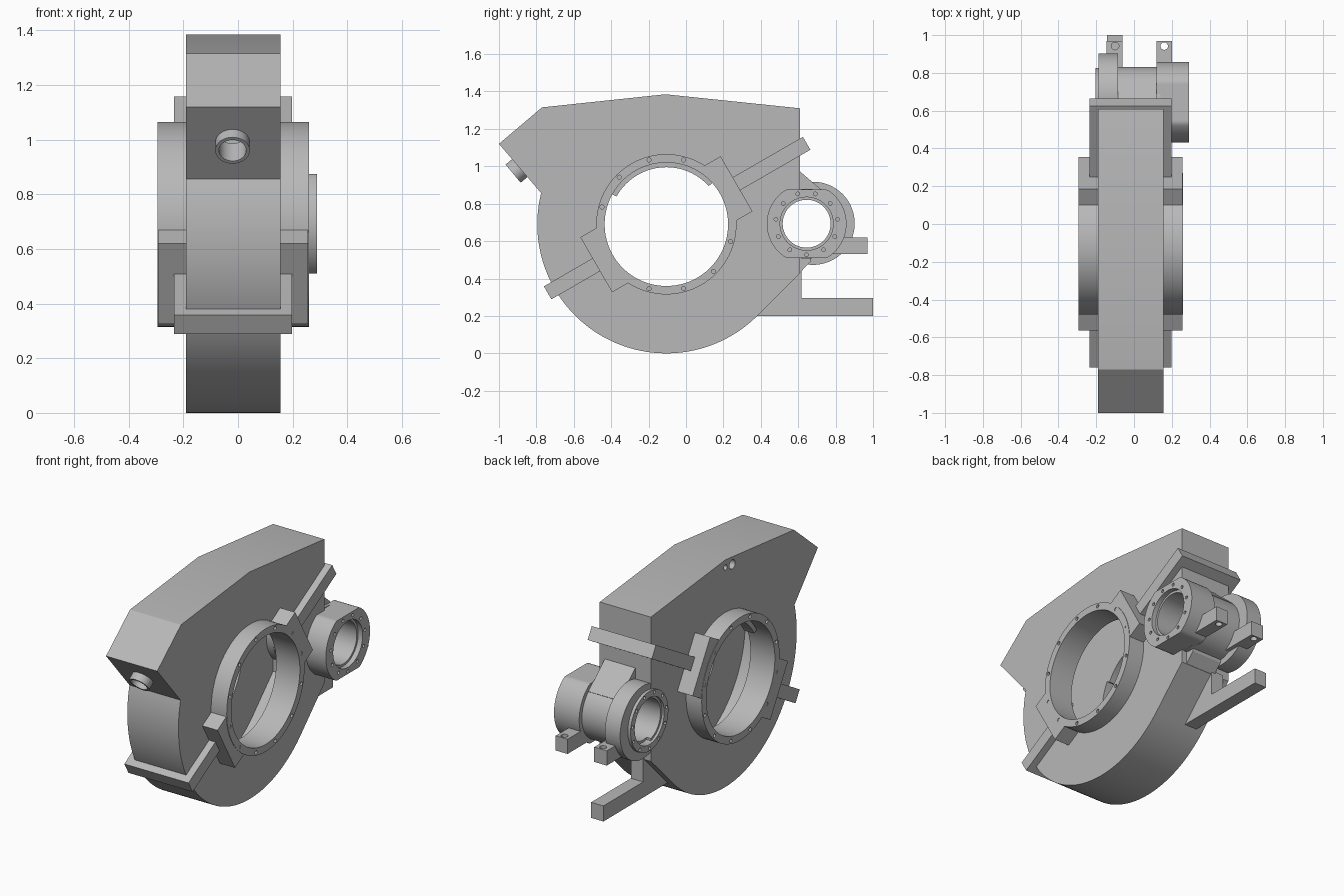
import bpy, bmesh, math
from mathutils import Vector, Matrix

if "Cube" in bpy.data.objects:
    bpy.data.objects.remove(bpy.data.objects["Cube"], do_unlink=True)

grey = bpy.data.materials.new("cast_grey")
grey.use_nodes = True
grey.diffuse_color = (0.48, 0.48, 0.48, 1)
grey.node_tree.nodes["Principled BSDF"].inputs["Base Color"].default_value = (0.48, 0.48, 0.48, 1)

MAIN = Vector((-0.105, 0.69))    # main bearing centre (y, z)
BOSS = Vector((0.645, 0.693))    # small bearing centre (y, z)
TILT = math.radians(30)          # slope of the split line


def finish(name, bm):
    bmesh.ops.recalc_face_normals(bm, faces=bm.faces)
    mesh = bpy.data.meshes.new(name)
    bm.to_mesh(mesh)
    bm.free()
    mesh.materials.append(grey)
    ob = bpy.data.objects.new(name, mesh)
    bpy.context.collection.objects.link(ob)
    return ob


def add_prism(bm, outline, x0, x1):
    """Extrude a (y, z) outline along x."""
    face = bm.faces.new([bm.verts.new((x0, y, z)) for y, z in outline])
    out = bmesh.ops.extrude_face_region(bm, geom=[face])
    verts = [v for v in out["geom"] if isinstance(v, bmesh.types.BMVert)]
    bmesh.ops.translate(bm, verts=verts, vec=(x1 - x0, 0, 0))


def prism(name, outline, x0, x1):
    bm = bmesh.new()
    add_prism(bm, outline, x0, x1)
    return finish(name, bm)


def arc(c, r, a0=0, a1=360, n=96):
    """Points on an arc in the (y, z) plane; full circles are not closed twice."""
    steps = n if a1 - a0 == 360 else n + 1
    angles = [math.radians(a0 + (a1 - a0) * i / n) for i in range(steps)]
    return [(c[0] + r * math.cos(a), c[1] + r * math.sin(a)) for a in angles]


def tilted(u0, u1, v0, v1):
    """Rectangle along the split line through the main centre."""
    u = Vector((math.cos(TILT), math.sin(TILT)))
    v = Vector((-u.y, u.x))
    return [MAIN + u * a + v * b for a, b in ((u0, v0), (u1, v0), (u1, v1), (u0, v1))]


def bolts(name, c, r, count, offset, size, spans):
    bm = bmesh.new()
    for x0, x1 in spans:
        for centre in arc(c, r, offset, offset + 360, count):
            add_prism(bm, arc(centre, size, n=12), x0, x1)
    return finish(name, bm)


def rod(name, r, length, centre, direction, n=32):
    bm = bmesh.new()
    rot = Vector(direction).to_track_quat('Z', 'Y').to_matrix().to_4x4()
    bmesh.ops.create_cone(bm, cap_ends=True, segments=n, radius1=r, radius2=r,
                          depth=length, matrix=Matrix.Translation(centre) @ rot)
    return finish(name, bm)


def cut(ob, *cutters):
    for c in cutters:
        mod = ob.modifiers.new("cut", 'BOOLEAN')
        mod.operation, mod.solver, mod.object = 'DIFFERENCE', 'EXACT', c
        bpy.context.view_layer.objects.active = ob
        bpy.ops.object.modifier_apply(modifier=mod.name)


# Housing outline: round sump, flared intake corner and peaked roof
outline = [(-1, 1.12), (-0.77, 1.315), (-0.11, 1.385), (0.61, 1.31), (0.61, 0.43)]
outline += arc(MAIN, 0.69, -45, -194, 80)
inner = [MAIN + (Vector(p) - MAIN) * 0.88 for p in outline]

# Cutters
cavity = prism("cavity_cutter", inner, -0.13, 0.10)
main_bore = prism("main_bore_cutter", arc(MAIN, 0.33), -0.5, 0.5)
bore = prism("boss_bore_cutter", arc(BOSS, 0.128, n=64), -0.5, 0.5)
bore_steps = bolts("bore_step_cutter", BOSS, 0, 1, 0, 0.142, [])
bm = bmesh.new()
for a, b in ((-0.5, -0.16), (0.26, 0.5)):
    add_prism(bm, arc(BOSS, 0.142, n=64), a, b)
bm.to_mesh(bore_steps.data)
bm.free()
ring_bolts = bolts("ring_bolt_cutter", MAIN, 0.356, 12, 15, 0.011, [(-0.4, -0.26), (0.225, 0.4)])
boss_bolts = bolts("boss_bolt_cutter", BOSS, 0.166, 11, -90, 0.010, [(-0.4, -0.16), (0.26, 0.4)])
slope = Vector((0, -0.77, -0.64)).normalized()
spout_at = Vector((-0.02, -0.895, 0.985))
spout_bore = rod("spout_bore_cutter", 0.05, 0.3, spout_at, slope)
port_small = prism("small_port_cutter", arc((-0.11, 1.338), 0.016, n=20), -0.4, -0.15)
port_large = prism("large_port_cutter", arc((-0.175, 1.332), 0.028, n=24), -0.4, -0.15)
tab_holes = [rod("tab_hole_cutter", 0.02, 0.4, (x, 0.942, 0.6), (0, 0, 1), 20) for x in (-0.1, 0.16)]
cutters = [cavity, main_bore, bore, bore_steps, ring_bolts, boss_bolts,
           spout_bore, port_small, port_large] + tab_holes

# Housing shell
housing = prism("housing", outline, -0.19, 0.155)
cut(housing, cavity, main_bore, bore, spout_bore, port_small, port_large)

# Oil spout on the front slope
spout = rod("spout", 0.063, 0.10, spout_at - slope * 0.012, slope)
cut(spout, spout_bore)

# Main bearing ring with its inner lip
ring = prism("main_bearing_ring", arc(MAIN, 0.375), -0.295, 0.26)
cut(ring, cavity, main_bore, ring_bolts)
lip = arc(MAIN, 0.335, 42, 151, 48) + arc(MAIN, 0.305, 42, 151, 48)[::-1]
prism("bearing_lip", lip, -0.20, -0.13)

# Split-line bars and the lugs at either end of the ring
for name, near, far, lug in (("upper", 0.30, 0.866, 0.433), ("lower", -0.30, -0.733, -0.433)):
    bar = prism(name + "_split_bar", tilted(near, far, -0.04, 0.04), -0.235, 0.198)
    block = prism(name + "_lug", tilted(near * 0.85, lug, -0.17, 0.17), -0.293, 0.257)
    for part in (bar, block):
        cut(part, cavity, main_bore)

# Small bearing boss: neck, barrel, flat-sided flange and round flange
neck = prism("boss_neck", [(0.56, 0.968), (0.61, 0.972), (0.77, 0.835), (0.70, 0.69),
                           (0.665, 0.49), (0.58, 0.40)], -0.085, 0.12)
barrel = prism("boss_barrel", arc(BOSS, 0.187), -0.165, 0.14)
flat = [(y, BOSS.y + max(-0.182, min(0.182, z - BOSS.y))) for y, z in arc(BOSS, 0.213)]
left_flange = prism("left_boss_flange", flat, 0.12, 0.29)
right_flange = prism("right_boss_flange", arc((0.68, 0.695), 0.222), -0.187, -0.085)
right_collar = prism("right_boss_collar", arc(BOSS, 0.182), -0.205, -0.17)
for part in (neck, barrel, left_flange, right_flange, right_collar):
    cut(part, bore, bore_steps)
for part in (left_flange, right_flange, right_collar):
    cut(part, boss_bolts)

# Mounting tabs behind the boss
for name, x0, x1, hole in (("right_tab", -0.145, -0.06, 0), ("left_tab", 0.12, 0.2, 1)):
    tab = prism(name, [(0.70, 0.53), (0.97, 0.53), (0.97, 0.62), (0.70, 0.62)], x0, x1)
    cut(tab, bore, bore_steps, tab_holes[hole])

# Rear foot
prism("rear_foot", [(0.375, 0.2), (1, 0.2), (1, 0.295), (0.617, 0.295),
                    (0.617, 0.45), (0.57, 0.40)], -0.143, -0.06)

for c in cutters:
    bpy.data.objects.remove(c, do_unlink=True)

# Smooth round surfaces, keep machined edges crisp
bpy.ops.object.select_all(action='DESELECT')
for ob in bpy.context.collection.objects:
    if ob.type == 'MESH':
        ob.select_set(True)
        bpy.context.view_layer.objects.active = ob
bpy.ops.object.shade_smooth_by_angle(angle=math.radians(25))
